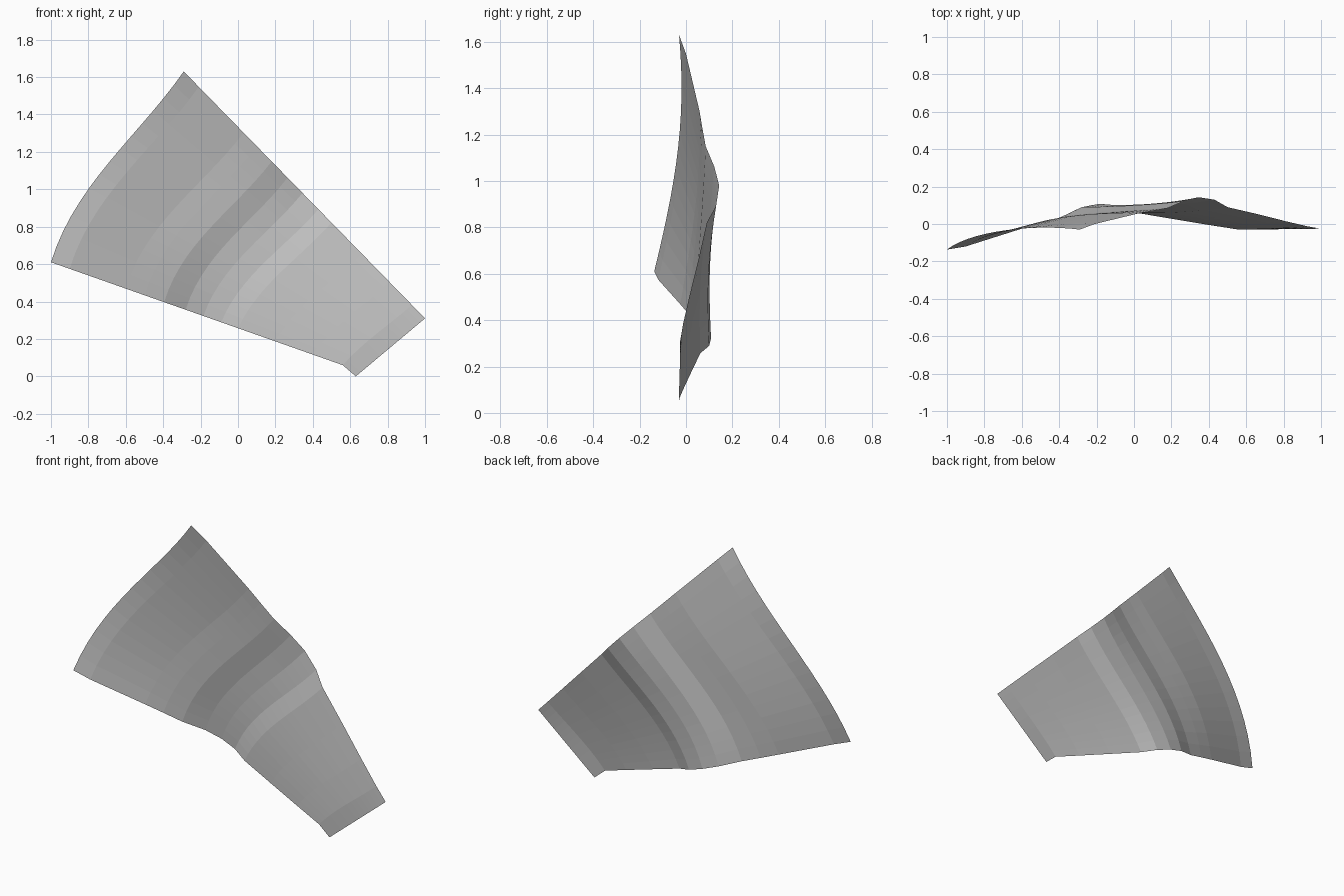
import bpy, bmesh
from mathutils import Vector

if "Cube" in bpy.data.objects:
    bpy.data.objects.remove(bpy.data.objects["Cube"])

# Matching stations along the two long edges: (upper x, upper y, lower x, lower y)
STATIONS = [
    (-0.29, -0.03, -1.0, -0.137),
    (-0.21, 0.0, -0.9, -0.12),
    (0.03, 0.058, -0.6, -0.025),
    (0.10, 0.07, -0.5, 0.005),
    (0.18, 0.085, -0.395, 0.035),
    (0.265, 0.122, -0.28, 0.09),
    (0.345, 0.143, -0.185, 0.108),
    (0.43, 0.13, -0.09, 0.10),
    (0.50, 0.09, 0.0, 0.062),
    (0.66, 0.053, 0.2, 0.028),
    (0.81, 0.015, 0.4, -0.005),
    (0.93, -0.013, 0.56, -0.03),
    (1.0, -0.025, 0.63, -0.03),
]
COLS = 14


def upper_z(x):
    return 1.63 - 1.0233 * (x + 0.29)


def lower_z(x):
    # straight edge with a clipped corner at the narrow end
    return 0.61 - 0.3526 * (x + 1) if x < 0.6 else 0.0


def y_bow(i):
    # sideways bow of each cross row: forward at the wide end, slight dip at the ridge
    return 0.05 - 0.07 * i / 6 if i <= 6 else -0.02 * (12 - i) / 6


# Fan-shaped rippled sheet
bm = bmesh.new()
grid = []
last = len(STATIONS) - 1
for i, (ux, uy, lx, ly) in enumerate(STATIONS):
    a = Vector((ux, uy, upper_z(ux)))
    b = Vector((lx, ly, lower_z(lx)))
    d = b - a
    out = Vector((d.z, 0, -d.x)).normalized()   # in-plane direction of the arc
    k = 0.4 * (1 - (i / last) ** 2)
    row = []
    for j in range(COLS + 1):
        t = j / COLS
        p = a + d * t + out * (k * t * t * (1 - t))
        p.y += y_bow(i) * 4 * t * (1 - t)
        row.append(bm.verts.new(p))
    grid.append(row)

for r0, r1 in zip(grid, grid[1:]):
    for j in range(COLS):
        bm.faces.new((r0[j], r0[j + 1], r1[j + 1], r1[j]))

# Front of the sheet faces -y
bm.normal_update()
if sum(f.normal.y for f in bm.faces) > 0:
    bmesh.ops.reverse_faces(bm, faces=bm.faces[:])

mesh = bpy.data.meshes.new("fan_sheet")
bm.to_mesh(mesh)
bm.free()
mat = bpy.data.materials.new("light grey")
mat.diffuse_color = (0.52, 0.52, 0.52, 1)
mat.use_nodes = True
mat.node_tree.nodes["Principled BSDF"].inputs["Base Color"].default_value = mat.diffuse_color
mesh.materials.append(mat)
obj = bpy.data.objects.new("fan_sheet", mesh)
bpy.context.collection.objects.link(obj)
